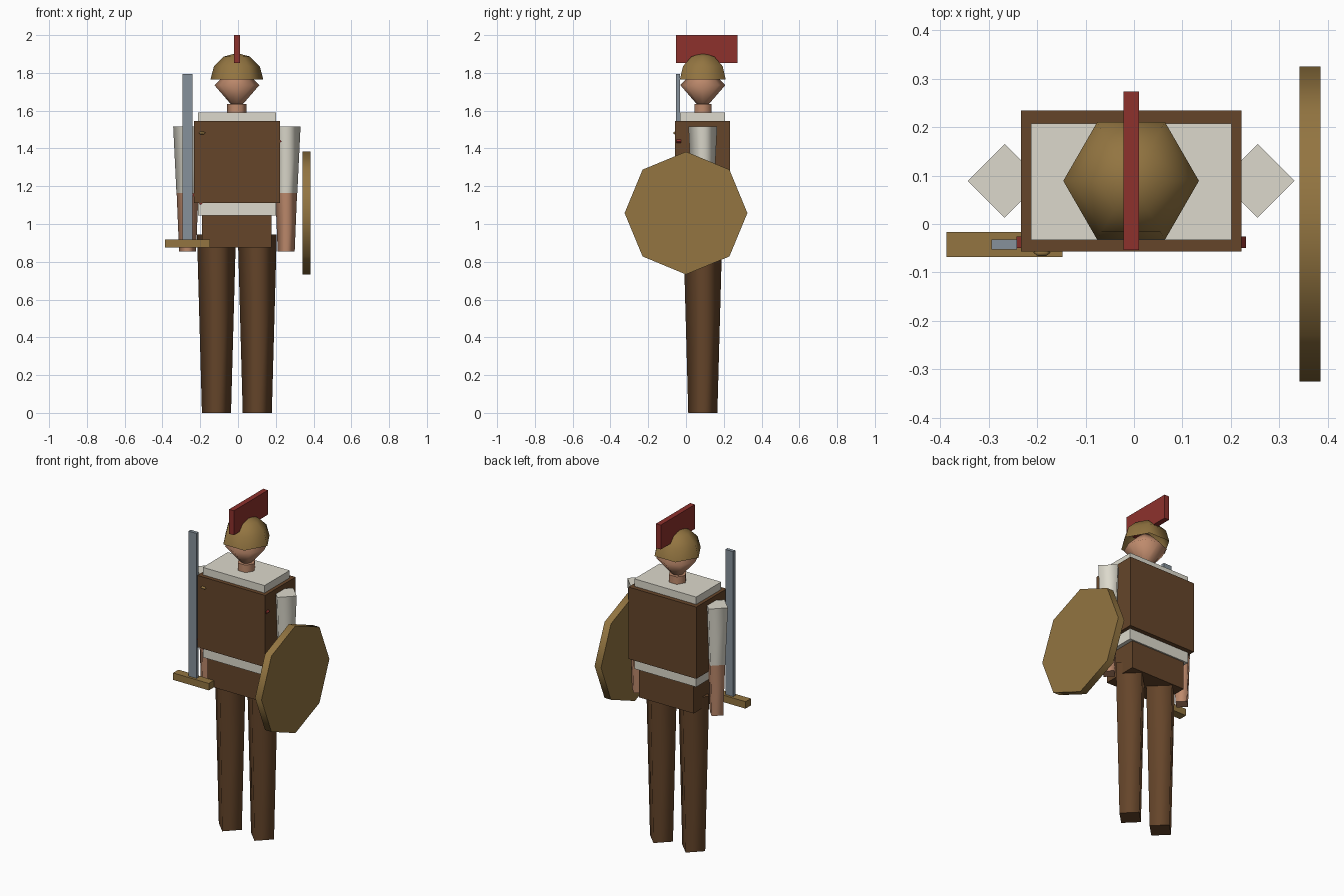
import bpy, bmesh, math
from mathutils import Matrix, Vector

if "Cube" in bpy.data.objects:
    bpy.data.objects.remove(bpy.data.objects["Cube"], do_unlink=True)


def material(name, *srgb):
    """Make a flat material from 0-255 display values."""
    lin = [((c / 255 + 0.055) / 1.055) ** 2.4 for c in srgb] + [1.0]
    mat = bpy.data.materials.new(name)
    mat.use_nodes = True
    mat.diffuse_color = lin
    mat.node_tree.nodes["Principled BSDF"].inputs["Base Color"].default_value = lin
    return mat


leather = material("leather_brown", 101, 69, 42)
bronze = material("bronze", 147, 117, 65)
cloth = material("cloth_white", 220, 217, 204)
skin = material("skin", 190, 138, 108)
steel = material("steel_grey", 134, 145, 155)
red = material("crest_red", 141, 49, 44)


def finish(name, bm, mat):
    bmesh.ops.recalc_face_normals(bm, faces=bm.faces)
    mesh = bpy.data.meshes.new(name)
    bm.to_mesh(mesh)
    bm.free()
    mesh.materials.append(mat)
    obj = bpy.data.objects.new(name, mesh)
    bpy.context.collection.objects.link(obj)
    return obj


def box(name, mat, low, high, tilt=0.0):
    """Box between two corners, optionally tilted about the y axis."""
    low, high = Vector(low), Vector(high)
    bm = bmesh.new()
    bmesh.ops.create_cube(bm, size=1, matrix=Matrix.Diagonal((*(high - low), 1)))
    move = Matrix.Translation((low + high) / 2) @ Matrix.Rotation(tilt, 4, "Y")
    bm.transform(move)
    return finish(name, bm, mat)


def lathe(name, mat, profile, sides, place, capped=True):
    """Turn (radius, height) pairs about z: smooth sides, flat end caps."""
    bm = bmesh.new()
    rings = []
    for r, h in profile:
        turns = [math.tau * i / sides for i in range(sides)]
        rings.append([bm.verts.new((r * math.cos(a), r * math.sin(a), h)) for a in turns])
    for lower, upper in zip(rings, rings[1:]):
        for i in range(sides):
            j = (i + 1) % sides
            bm.faces.new((lower[i], lower[j], upper[j], upper[i])).smooth = True
    if capped:
        for ring, (r, h) in zip((rings[0], rings[-1]), (profile[0], profile[-1])):
            if r > 0:
                bm.faces.new(ring)
    bmesh.ops.remove_doubles(bm, verts=bm.verts, dist=1e-5)
    bm.transform(place)
    return finish(name, bm, mat)


MID_X, MID_Y = -0.006, 0.089


def at(x, y=MID_Y, z=0.0):
    return Matrix.Translation((x, y, z))


# Torso: shirt showing above and below the leather armour, hips
box("shirt", cloth, (-0.213, -0.033, 1.045), (0.201, 0.207, 1.59))
box("armour", leather, (-0.233, -0.057, 1.11), (0.222, 0.234, 1.545))
box("hips", leather, (-0.19, -0.02, 0.875), (0.178, 0.198, 1.05))

# Legs and arms: tapered four-sided columns
for side, s in (("right", -1), ("left", 1)):
    lathe(side + "_leg", leather, [(0.077, 0), (0.103, 0.944)], 4, at(MID_X + s * 0.108))
    arm = at(MID_X + s * 0.261)
    lathe(side + "_sleeve", cloth, [(0.059, 1.165), (0.076, 1.515)], 4, arm)
    lathe(side + "_forearm", skin, [(0.045, 0.855), (0.058, 1.17)], 4, arm)

# Neck and head
lathe("neck", skin, [(0.052, 1.58), (0.052, 1.635)], 6, at(MID_X))
lathe("head", skin, [(0, 1.615), (0.035, 1.638), (0.119, 1.735), (0, 1.855)], 8, at(MID_X))

# Helmet: open half dome with a crest plate
dome = [(0.14 * math.cos(a), 0.14 * math.sin(a))
        for a in (math.radians(d) for d in (0, 30, 60))] + [(0, 0.14)]
lathe("helmet", bronze, dome, 6, at(MID_X, MID_Y, 1.765), capped=False)
box("helmet_crest", red, (-0.022, -0.054, 1.852), (0.01, 0.273, 2.0))

# Shoulder strap set into the armour, with its small brooch
box("strap", red, (-0.279, -0.05, 1.261), (0.267, -0.026, 1.331), math.radians(-38))
pin = [(0, -0.018), (0.008, -0.009), (0.008, 0.009), (0, 0.018)]
lathe("brooch", bronze, pin, 6, at(-0.19, -0.059, 1.482) @ Matrix.Rotation(math.pi / 2, 4, "Y"))

# Sword held upright in the right hand
box("sword_blade", steel, (-0.294, -0.053, 0.9), (-0.241, -0.032, 1.795))
box("sword_guard", bronze, (-0.387, -0.068, 0.875), (-0.148, -0.017, 0.917))

# Eight-sided shield on the left side
lathe("shield", bronze, [(0.325, 0.342), (0.325, 0.385)], 8,
      at(0, 0, 1.058) @ Matrix.Rotation(math.pi / 2, 4, "Y"))
